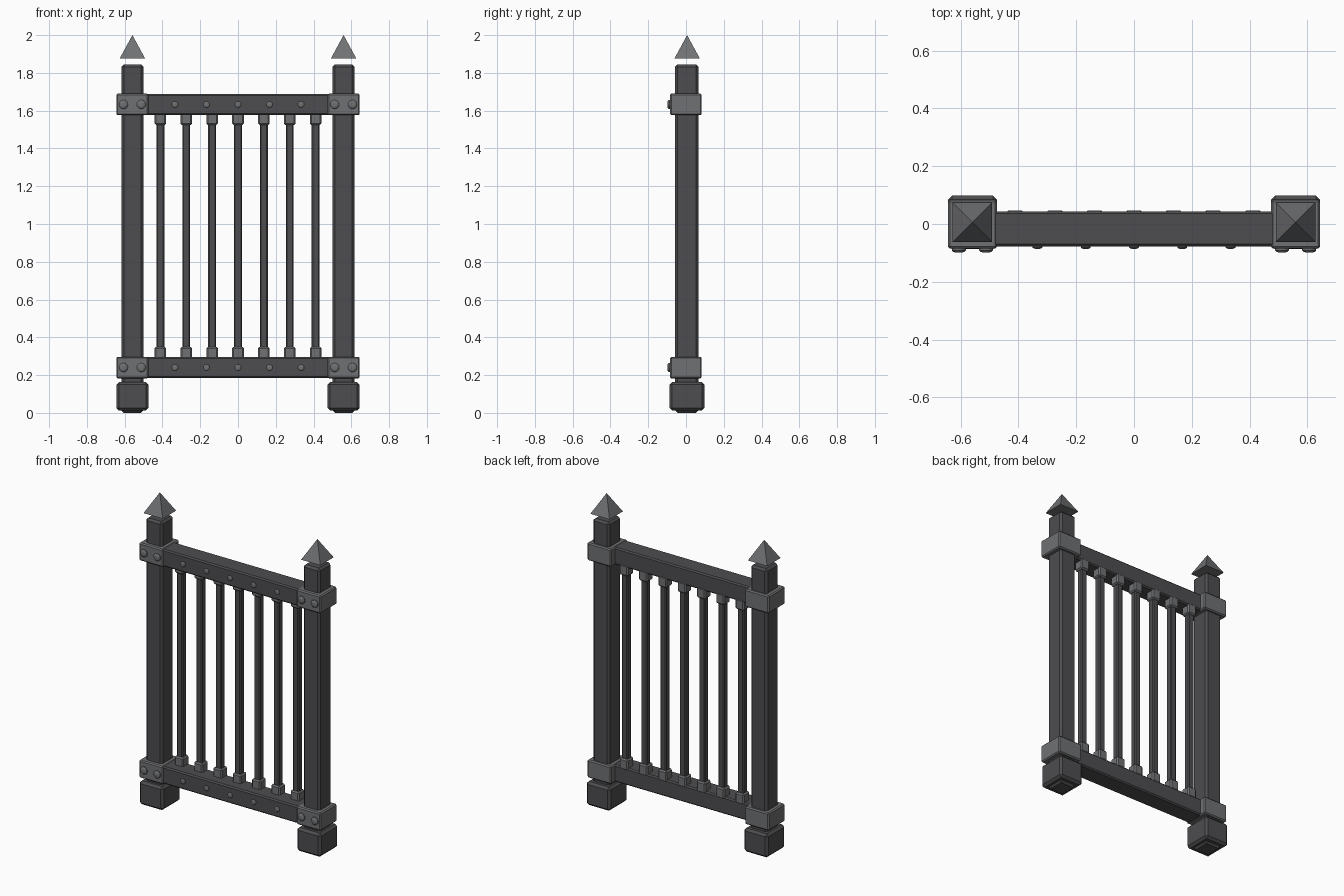
import bpy, bmesh, math
from mathutils import Matrix

if "Cube" in bpy.data.objects:
    bpy.data.objects.remove(bpy.data.objects["Cube"])


def material(name, rgb):
    m = bpy.data.materials.new(name)
    m.diffuse_color = (*rgb, 1)
    m.use_nodes = True
    m.node_tree.nodes["Principled BSDF"].inputs["Base Color"].default_value = m.diffuse_color
    return m


DARK = material("dark iron", (0.075, 0.074, 0.079))
LIGHT = material("light steel", (0.16, 0.164, 0.17))


def finish(name, bm, mat):
    bmesh.ops.recalc_face_normals(bm, faces=bm.faces)
    me = bpy.data.meshes.new(name)
    bm.to_mesh(me)
    bm.free()
    me.materials.append(mat)
    ob = bpy.data.objects.new(name, me)
    bpy.context.collection.objects.link(ob)
    return ob


def box(name, x, y, z, mat, bevel):
    """Bevelled box from (min, max) ranges."""
    bm = bmesh.new()
    bmesh.ops.create_cube(bm, size=1)
    for v in bm.verts:
        v.co = [r[0] if c < 0 else r[1] for c, r in zip(v.co, (x, y, z))]
    bmesh.ops.bevel(bm, geom=bm.edges[:], offset=bevel, segments=1,
                    affect='EDGES', profile=0.5)
    return finish(name, bm, mat)


def rivet(name, x, y, z, radius, height):
    """Domed rivet head with a short straight rim, facing -y."""
    bm = bmesh.new()
    n = 12
    rings = [(1, -0.3), (1, 0.45), (0.8, 0.8), (0.45, 1)]
    loops = [[bm.verts.new((x + radius * r * math.cos(2 * math.pi * i / n),
                            y - height * h,
                            z + radius * r * math.sin(2 * math.pi * i / n)))
              for i in range(n)] for r, h in rings]
    for a, b in zip(loops, loops[1:]):
        for i in range(n):
            j = (i + 1) % n
            bm.faces.new((a[i], a[j], b[j], b[i]))
    bm.faces.new(loops[0])
    bm.faces.new(loops[-1])
    return finish(name, bm, LIGHT)


RAILS = {"lower": (0.185, 0.295), "upper": (1.578, 1.688)}

# Posts with feet, pointed finials and clamp bands
for side, s in (("left", -1), ("right", 1)):
    cx = s * 0.559

    def around(c, w):
        return (c - w / 2, c + w / 2)

    box(side + "_post", around(cx, 0.117), (-0.058, 0.066), (0, 1.845), DARK, 0.013)
    box(side + "_foot", around(cx, 0.17), (-0.087, 0.098), (0.012, 0.163), DARK, 0.014)

    bm = bmesh.new()
    bmesh.ops.create_cone(bm, cap_ends=True, segments=4, radius1=0.068 * math.sqrt(2),
                          radius2=0, depth=0.125,
                          matrix=Matrix.Translation((cx, 0.006, 1.9375))
                          @ Matrix.Rotation(math.pi / 4, 4, 'Z'))
    finish(side + "_finial", bm, LIGHT)

    for level, (z0, z1) in RAILS.items():
        box(f"{side}_{level}_band", around(cx, 0.17), (-0.085, 0.083),
            (z0 - 0.002, z1 + 0.002), LIGHT, 0.007)
        for i, dx in enumerate((-0.047, 0.047)):
            rivet(f"{side}_{level}_band_rivet_{i}", cx + dx, -0.085,
                  (z0 + z1) / 2, 0.024, 0.014)

# Horizontal rails with small rivets
for level, (z0, z1) in RAILS.items():
    box(level + "_rail", (-0.53, 0.53), (-0.078, 0.044), (z0, z1), DARK, 0.008)
    for i in range(5):
        rivet(f"{level}_rail_rivet_{i}", (i - 2) * 0.167, -0.078,
              (z0 + z1) / 2, 0.017, 0.008)

# Upright bars with a collar at each end
for i in range(7):
    x = (i - 3) * 0.137
    box(f"bar_{i}", (x - 0.021, x + 0.021), (-0.005, 0.037), (0.27, 1.6), DARK, 0.006)
    for level, z in (("lower", (0.28, 0.35)), ("upper", (1.524, 1.594))):
        box(f"{level}_collar_{i}", (x - 0.031, x + 0.031), (-0.015, 0.047), z, LIGHT, 0.008)
